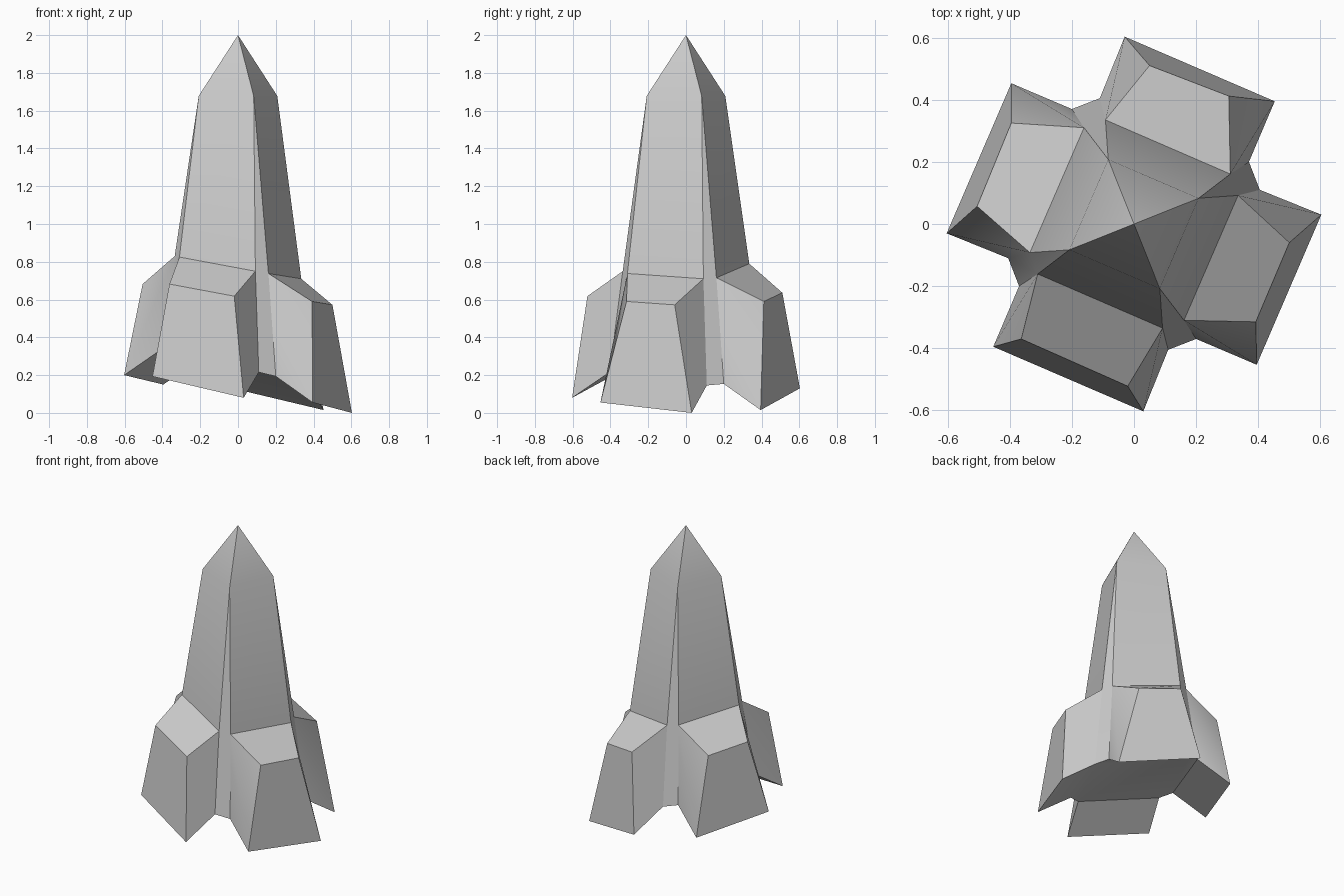
import bpy, bmesh
from math import radians

if "Cube" in bpy.data.objects:
    bpy.data.objects.remove(bpy.data.objects["Cube"])


def turn(p, k):
    """Rotate an xy point by k quarter turns."""
    x, y = p
    for _ in range(k):
        x, y = -y, x
    return x, y


# Plan of one fin (start corner, end corner); the other three are quarter turns
BODY = [(-.208, -.083), (.083, -.203)]
SHOULDER = [(-.31, -.161), (.092, -.335)]
FOOT = [(-.453, -.395), (.03, -.603)]
VALLEY = [(-.37, -.2), (.11, -.405)]

# The lower part leans, so each fin has its own heights and outer ledge
SHOULDER_Z = [(.825, .75), (.738, .71), (.715, .79), (.80, .83)]
FOOT_Z = [(.193, .08), (.055, 0), (.015, .13), (.15, .2)]
LEDGE = [
    [(-.363, -.37, .682), (-.02, -.522, .618)],
    [(.392, -.315, .59), (.5, -.06, .572)],
    [(.305, .412, .59), (.05, .51, .636)],
    [(-.395, .325, .66), (-.505, .057, .682)],
]

bm = bmesh.new()
apex = bm.verts.new((0, 0, 2))
ring = [bm.verts.new((*turn(BODY[0], k), 1.678)) for k in range(4)]
fins = []
for k in range(4):
    fin = {"ledge": [bm.verts.new(p) for p in LEDGE[k]]}
    fin["top"] = [bm.verts.new((*turn(SHOULDER[i], k), SHOULDER_Z[k][i])) for i in (0, 1)]
    fin["foot"] = [bm.verts.new((*turn(FOOT[i], k), FOOT_Z[k][i])) for i in (0, 1)]
    valley = [turn(p, k) for p in VALLEY]
    fin["valley"] = [bm.verts.new((x, y, .241 - .2366 * x)) for x, y in valley]
    fins.append(fin)

for k, fin in enumerate(fins):
    nxt = fins[(k + 1) % 4]
    a, b = ring[k], ring[(k + 1) % 4]
    t, l, f, v = fin["top"], fin["ledge"], fin["foot"], fin["valley"]
    bm.faces.new((a, b, apex))                        # nose
    bm.faces.new((t[0], t[1], b, a))                  # hull side
    bm.faces.new((t[1], nxt["top"][0], b))            # hull corner
    bm.faces.new((l[0], l[1], t[1], t[0]))            # fin top
    bm.faces.new((f[0], f[1], l[1], l[0]))            # fin outer face
    bm.faces.new((t[0], f[0], l[0]))                  # fin sides
    bm.faces.new((t[0], v[0], f[0]))
    bm.faces.new((f[1], v[1], t[1], l[1]))
    bm.faces.new((v[1], nxt["valley"][0], nxt["top"][0], t[1]))  # gap between fins
    bm.faces.new((v[0], v[1], f[1], f[0]))            # fin underside

# Flat base
bm.faces.new([v for fin in fins for v in fin["valley"]])
bmesh.ops.recalc_face_normals(bm, faces=bm.faces)

mesh = bpy.data.meshes.new("finned_hull")
bm.to_mesh(mesh)
bm.free()
hull = bpy.data.objects.new("finned_hull", mesh)
bpy.context.collection.objects.link(hull)
bpy.context.view_layer.objects.active = hull
hull.select_set(True)
bpy.ops.object.shade_smooth_by_angle(angle=radians(30))
